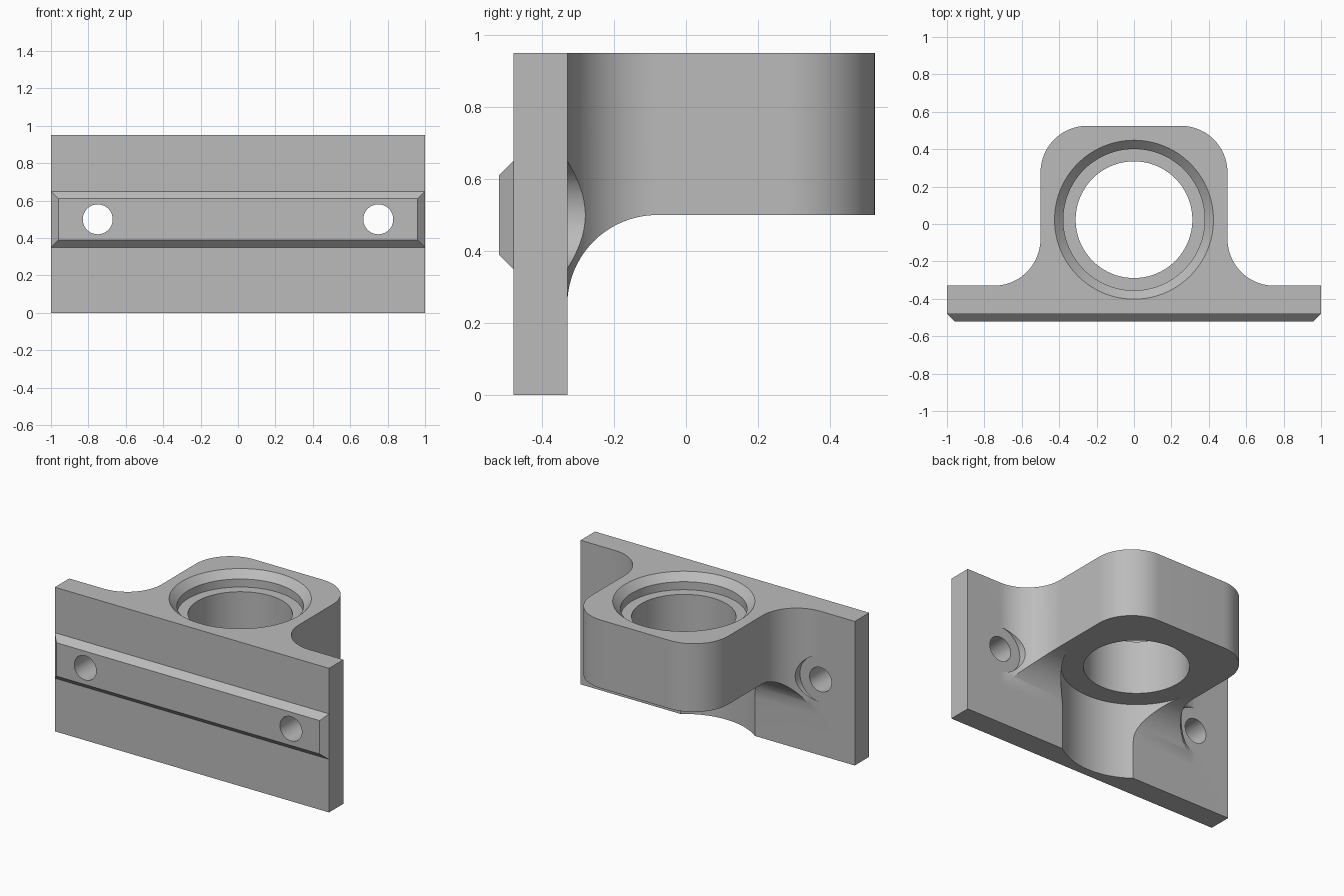
import bpy
import bmesh
from math import sin, cos, pi, radians
from mathutils import Matrix, Vector

cube = bpy.data.objects.get("Cube")
if cube:
    bpy.data.objects.remove(cube, do_unlink=True)

grey = bpy.data.materials.new("plain grey")
grey.use_nodes = True
GREY = (0.5, 0.5, 0.5, 1)
grey.diffuse_color = GREY
grey.node_tree.nodes["Principled BSDF"].inputs["Base Color"].default_value = GREY

BORE_Y = 0.023
FILLET = 0.25


def finish(name, bm):
    bmesh.ops.recalc_face_normals(bm, faces=bm.faces)
    mesh = bpy.data.meshes.new(name)
    bm.to_mesh(mesh)
    bm.free()
    mesh.materials.append(grey)
    obj = bpy.data.objects.new(name, mesh)
    bpy.context.collection.objects.link(obj)
    return obj


def arc(cx, cy, r, start, end, steps=20):
    angles = [radians(start + (end - start) * i / steps) for i in range(steps + 1)]
    return [(cx + r * cos(a), cy + r * sin(a)) for a in angles]


def extrude(name, points, place, offset):
    """Extrude a closed 2D outline; place maps (u, v) to 3D."""
    bm = bmesh.new()
    face = bm.faces.new([bm.verts.new(place(u, v)) for u, v in points])
    ext = bmesh.ops.extrude_face_region(bm, geom=[face])
    moved = [g for g in ext["geom"] if isinstance(g, bmesh.types.BMVert)]
    bmesh.ops.translate(bm, verts=moved, vec=Vector(offset))
    return finish(name, bm)


def lathe(name, profile, matrix, sides=96):
    """Closed turned solid from (radius, height) pairs."""
    bm = bmesh.new()
    rings = [[bm.verts.new((r * cos(2 * pi * i / sides), r * sin(2 * pi * i / sides), h))
              for i in range(sides)] for r, h in profile]
    for a, b in zip(rings, rings[1:]):
        for i in range(sides):
            j = (i + 1) % sides
            bm.faces.new((a[i], a[j], b[j], b[i]))
    bm.faces.new(rings[0])
    bm.faces.new(rings[-1])
    bmesh.ops.transform(bm, matrix=matrix, verts=bm.verts)
    return finish(name, bm)


def boolean(target, other, operation):
    mod = target.modifiers.new(operation.lower(), "BOOLEAN")
    mod.operation, mod.solver, mod.object = operation, "EXACT", other
    bpy.context.view_layer.objects.active = target
    bpy.ops.object.modifier_apply(modifier=mod.name)
    bpy.data.objects.remove(other, do_unlink=True)


# Housing plan: rounded outer corners, fillets flaring into the plate
right_half = ([(0.75, -0.42)]
              + arc(0.75, -0.08, FILLET, 270, 180)
              + arc(0.25, 0.275, FILLET, 0, 90))
plan = right_half + [(-x, y) for x, y in reversed(right_half)]
housing = extrude("housing", plan, lambda u, v: (u, v, 0.1), (0, 0, 0.85))

# Side outline trims the underside to a flat with a fillet at the plate
side = [(-0.6, 1.2), (-0.6, 0.25)] + arc(-0.08, 0.25, FILLET, 180, 90) + [(0.8, 0.5), (0.8, 1.2)]
trim = extrude("underside_trim", side, lambda u, v: (-1.2, u, v), (2.4, 0, 0))
boolean(housing, trim, "INTERSECT")

# Mounting plate
plate = extrude("bearing_bracket", [(-1, -0.48), (1, -0.48), (1, -0.33), (-1, -0.33)],
                lambda u, v: (u, v, 0), (0, 0, 0.95))
boolean(plate, housing, "UNION")

# Bevelled locating rail on the front
bm = bmesh.new()
bmesh.ops.create_cube(bm, size=1)
for v in bm.verts:
    front = v.co.y < 0
    sx, sz = (0.96, 0.11) if front else (1, 0.15)
    v.co = (2 * v.co.x * sx, -0.52 if front else -0.48, 0.5 + 2 * v.co.z * sz)
boolean(plate, finish("front_rail", bm), "UNION")

# Stepped and chamfered bore, then the clearance recess beneath it
at_bore = Matrix.Translation((0, BORE_Y, 0))
bore = [(0.312, 0.3), (0.312, 0.85), (0.378, 0.85), (0.378, 0.903), (0.425, 0.95), (0.425, 1.1)]
boolean(plate, lathe("bore_cutter", bore, at_bore), "DIFFERENCE")
recess = [(0.445, -0.2), (0.445, 0.5)]
boolean(plate, lathe("recess_cutter", recess, at_bore), "DIFFERENCE")

# Screw holes with head clearance
for x in (-0.75, 0.75):
    matrix = Matrix.Translation((x, 0, 0.5)) @ Matrix.Rotation(-pi / 2, 4, "X")
    screw = [(0.08, -0.7), (0.08, -0.33), (0.15, -0.33), (0.15, 0.3)]
    boolean(plate, lathe("screw_cutter", screw, matrix, 64), "DIFFERENCE")

bpy.ops.object.select_all(action="DESELECT")
plate.select_set(True)
bpy.context.view_layer.objects.active = plate
bpy.ops.object.shade_smooth_by_angle(angle=radians(25))
